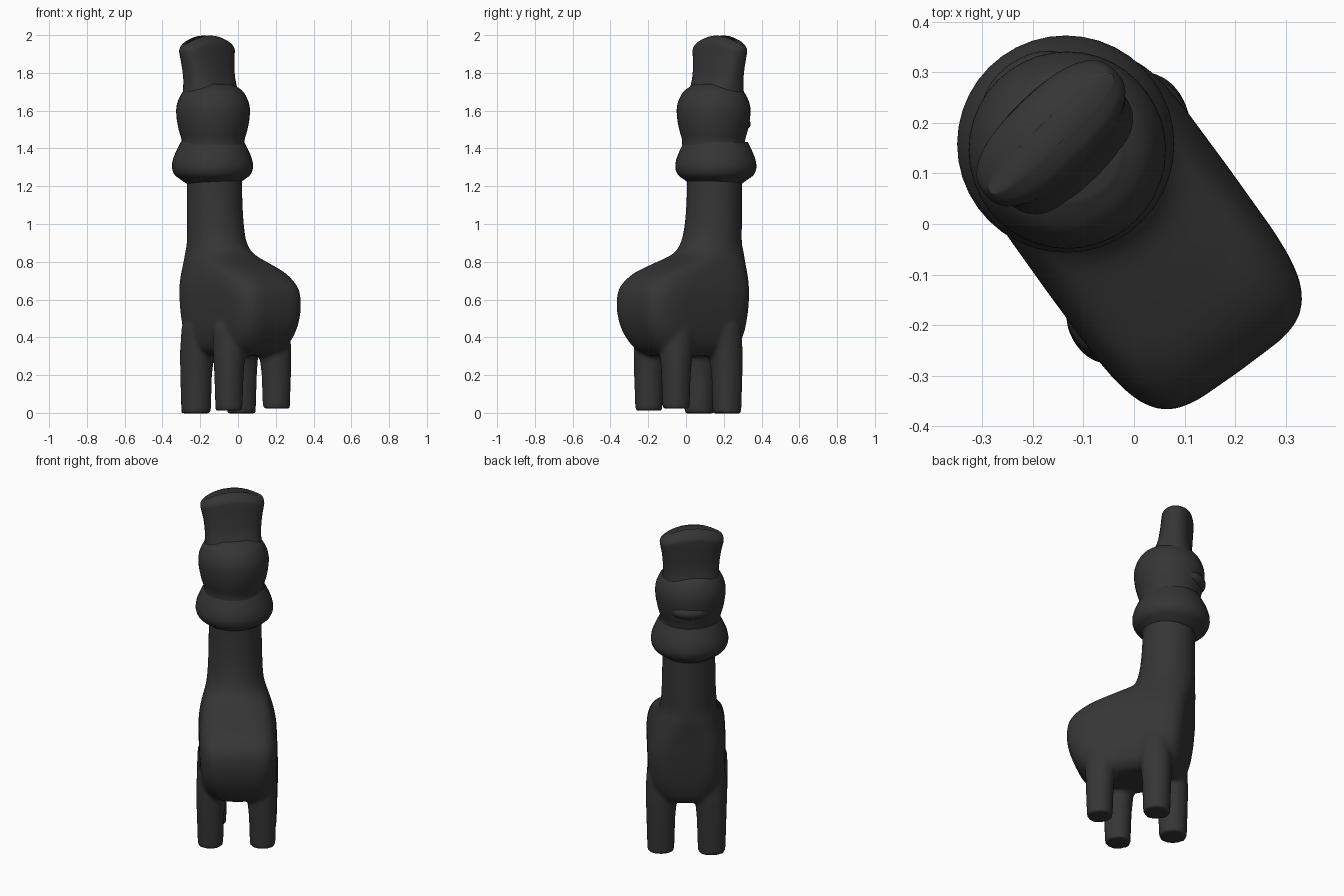
import bpy, bmesh, math
from mathutils import Vector

if "Cube" in bpy.data.objects:
    bpy.data.objects.remove(bpy.data.objects["Cube"])

ANG = math.radians(-54)          # direction from chest to rump
TAB_ANG = math.radians(-46)      # head plume is turned a little more

dark = bpy.data.materials.new("charcoal")
dark.diffuse_color = (0.036, 0.036, 0.036, 1)
dark.use_nodes = True
dark.node_tree.nodes["Principled BSDF"].inputs["Base Color"].default_value = dark.diffuse_color


def smooth_rows(rows, steps=4):
    """Catmull-Rom interpolation through ring descriptions."""
    out = []
    for i in range(len(rows) - 1):
        p0, p1 = rows[max(i - 1, 0)], rows[i]
        p2, p3 = rows[i + 1], rows[min(i + 2, len(rows) - 1)]
        for s in range(steps):
            t = s / steps
            out.append([0.5 * (2 * b + (c - a) * t + (2 * a - 5 * b + 4 * c - d) * t * t
                        + (3 * b - a - 3 * c + d) * t ** 3)
                        for a, b, c, d in zip(p0, p1, p2, p3)])
    out.append(list(rows[-1]))
    return out


def loft(bm, rows, ang, dome=0.0, sides=40):
    """Stack superellipse rings (x, y, z, depth radius, width radius, power)."""
    ca, sa = math.cos(ang), math.sin(ang)
    rings = []
    for x, y, z, ru, rv, n in rows:
        ring = []
        for k in range(sides):
            t = 2 * math.pi * k / sides
            c, s = math.cos(t), math.sin(t)
            u = ru * math.copysign(abs(c) ** (2 / n), c)
            v = rv * math.copysign(abs(s) ** (2 / n), s)
            drop = dome * (v / 0.17) ** 2 * max(0, (z - 1.75) / 0.25)
            ring.append(bm.verts.new((x + u * ca - v * sa, y + u * sa + v * ca, z - drop)))
        rings.append(ring)
    for a, b in zip(rings, rings[1:]):
        for k in range(sides):
            j = (k + 1) % sides
            bm.faces.new((a[k], a[j], b[j], b[k]))
    bm.faces.new(rings[0][::-1])
    bm.faces.new(rings[-1])


def finish(bm, name):
    bmesh.ops.recalc_face_normals(bm, faces=bm.faces)
    me = bpy.data.meshes.new(name)
    bm.to_mesh(me)
    bm.free()
    me.materials.append(dark)
    for p in me.polygons:
        p.use_smooth = True
    ob = bpy.data.objects.new(name, me)
    bpy.context.collection.objects.link(ob)
    bpy.context.view_layer.objects.active = ob
    ob.select_set(True)
    bpy.ops.object.shade_smooth_by_angle(angle=math.radians(45))
    ob.select_set(False)
    return ob


# Torso and neck: z, chest limit, rump limit, half width, squareness
torso = [(0.30, -0.22, 0.20, 0.13, 2.5), (0.34, -0.27, 0.27, 0.18, 3.2),
         (0.42, -0.295, 0.325, 0.205, 4), (0.52, -0.31, 0.355, 0.215, 4.5),
         (0.62, -0.32, 0.355, 0.217, 4.5), (0.68, -0.325, 0.33, 0.212, 4.2),
         (0.74, -0.33, 0.26, 0.20, 3.6), (0.79, -0.335, 0.15, 0.185, 2.9),
         (0.84, -0.34, 0.035, 0.167, 2.4), (0.90, -0.34, -0.008, 0.156, 2),
         (1.0, -0.34, -0.035, 0.15, 2), (1.15, -0.34, -0.048, 0.147, 2),
         (1.28, -0.34, -0.048, 0.147, 2)]
U = Vector((math.cos(ANG), math.sin(ANG)))
V = Vector((-U.y, U.x))
rows = []
for z, u0, u1, hv, n in torso:
    c = U * (u0 + u1) / 2 - V * 0.012 * max(0, min(1, (z - 0.6) / 0.3))
    rows.append((c.x, c.y, z, (u1 - u0) / 2, hv, n))
bm = bmesh.new()
loft(bm, smooth_rows(rows), ANG)

# Four tapered legs: foot x, foot y, floor height, foot radius
for x, y, z0, r in [(-0.222, 0.07, -0.003, 0.076), (0.018, 0.217, -0.003, 0.074),
                    (-0.048, -0.197, 0.012, 0.07), (0.203, -0.053, 0.022, 0.07)]:
    loft(bm, [(x, y, z0, r, r, 2.2),
              (x, y, 0.2, r + 0.006, r + 0.006, 2.2),
              (x * 0.97, y * 0.97, 0.32, r + 0.014, r + 0.014, 2.2),
              (x * 0.9, y * 0.9, 0.46, r + 0.02, r + 0.02, 2.2)], ANG, sides=28)
body = finish(bm, "body_neck_and_legs")
body.modifiers.clear()
rem = body.modifiers.new("blend", 'REMESH')
rem.mode = 'VOXEL'
rem.voxel_size = 0.013
rem.use_smooth_shade = True
sm = body.modifiers.new("soften", 'SMOOTH')
sm.factor = 0.5
sm.iterations = 5

# Thick rounded collar
bm = bmesh.new()
loft(bm, smooth_rows([(-0.135, 0.158, z, r, r, 2) for z, r in
     [(1.215, 0.14), (1.235, 0.168), (1.26, 0.2), (1.295, 0.214), (1.335, 0.211),
      (1.38, 0.195), (1.435, 0.168)]]), ANG)
finish(bm, "collar")

# Round head
bm = bmesh.new()
loft(bm, smooth_rows([(-0.132, 0.146, z, r, r, 2) for z, r in
     [(1.42, 0.166), (1.45, 0.168), (1.5, 0.182), (1.56, 0.193), (1.62, 0.194),
      (1.67, 0.178), (1.71, 0.15), (1.74, 0.10)]]), ANG)
finish(bm, "head")

# Small muzzle on the face
bm = bmesh.new()
bmesh.ops.create_uvsphere(bm, u_segments=28, v_segments=16, radius=1)
bmesh.ops.scale(bm, verts=bm.verts, vec=(0.075, 0.11, 0.05))
for v in bm.verts:
    p = U * (v.co.x - 0.325) + V * (v.co.y - 0.015)
    v.co = (p.x, p.y, v.co.z + 1.53)
finish(bm, "muzzle")

# Flat flaring plume with an arched top
bm = bmesh.new()
loft(bm, smooth_rows([(-0.138, 0.150, 1.64, 0.15, 0.165, 2.2),
                      (-0.145, 0.160, 1.70, 0.118, 0.157, 2.4),
                      (-0.152, 0.168, 1.77, 0.095, 0.156, 2.5),
                      (-0.159, 0.175, 1.86, 0.088, 0.164, 2.5),
                      (-0.164, 0.179, 1.94, 0.085, 0.176, 2.5),
                      (-0.164, 0.179, 1.965, 0.079, 0.178, 2.5),
                      (-0.164, 0.179, 1.985, 0.06, 0.174, 2.5),
                      (-0.164, 0.179, 1.998, 0.025, 0.168, 2.5)]), TAB_ANG, dome=0.05)
finish(bm, "plume")
